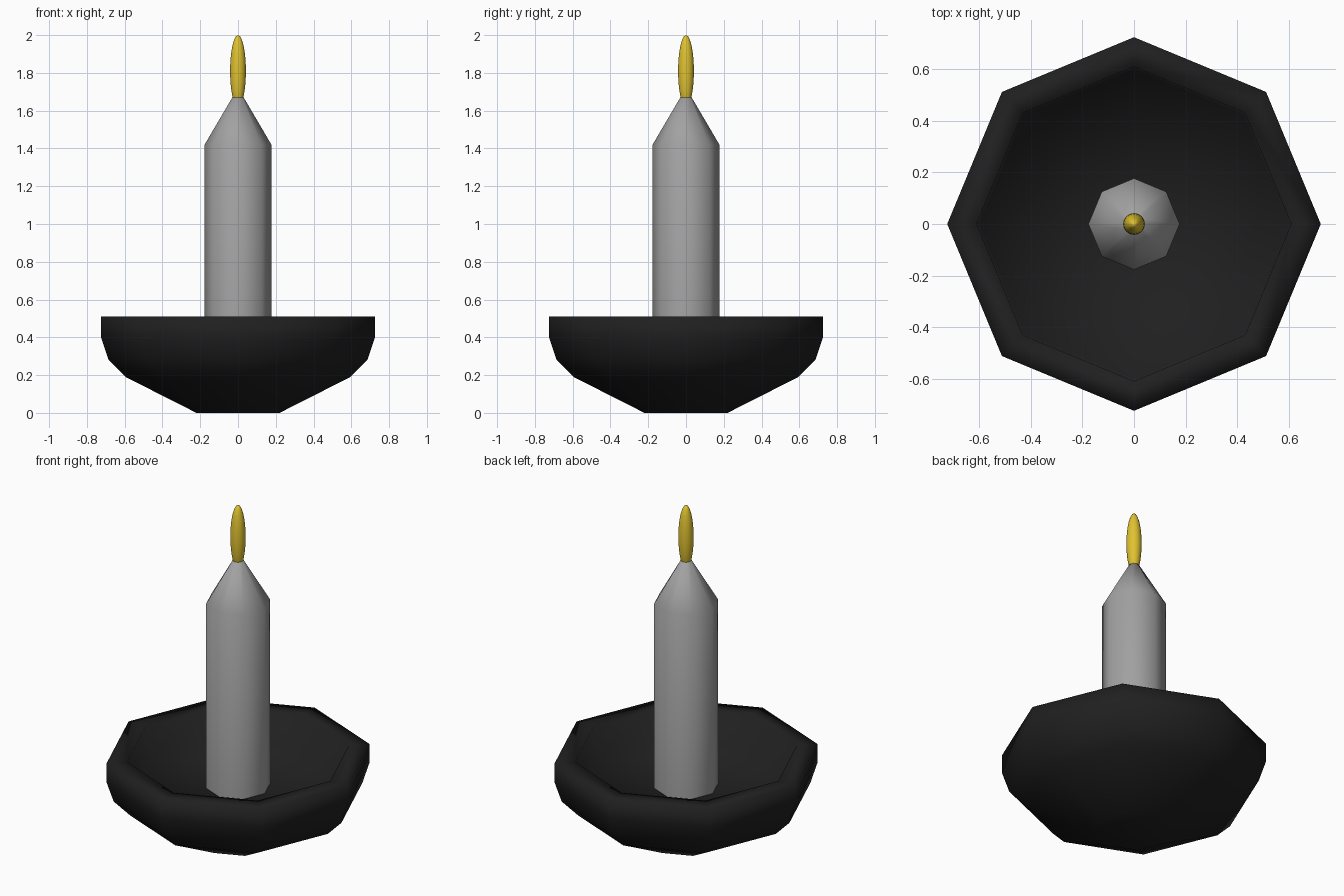
import bpy, bmesh, math

if "Cube" in bpy.data.objects:
    bpy.data.objects.remove(bpy.data.objects["Cube"])


def material(name, rgb):
    m = bpy.data.materials.new(name)
    m.diffuse_color = (*rgb, 1)
    m.use_nodes = True
    m.node_tree.nodes["Principled BSDF"].inputs["Base Color"].default_value = m.diffuse_color
    return m


def lathe(name, profile, sides, mat, sharp_angle):
    """Revolve a (radius, height) profile around z; radius 0 makes a pole."""
    bm = bmesh.new()
    rings = []
    for r, z in profile:
        n = 1 if r == 0 else sides
        rings.append([bm.verts.new((r * math.cos(2 * math.pi * i / sides),
                                    r * math.sin(2 * math.pi * i / sides), z))
                      for i in range(n)])
    for a, b in zip(rings, rings[1:]):
        for i in range(sides):
            j = (i + 1) % sides
            corners = [a[i % len(a)], a[j % len(a)], b[j % len(b)], b[i % len(b)]]
            bm.faces.new(list(dict.fromkeys(corners)))
    bmesh.ops.recalc_face_normals(bm, faces=bm.faces)
    mesh = bpy.data.meshes.new(name)
    bm.to_mesh(mesh)
    bm.free()
    mesh.materials.append(mat)
    obj = bpy.data.objects.new(name, mesh)
    bpy.context.collection.objects.link(obj)
    bpy.ops.object.select_all(action='DESELECT')
    obj.select_set(True)
    bpy.context.view_layer.objects.active = obj
    bpy.ops.object.shade_smooth_by_angle(angle=math.radians(sharp_angle))
    return obj


black = material("black_iron", (0.014, 0.014, 0.014))
wax = material("grey_wax", (0.36, 0.36, 0.36))
yellow = material("flame_yellow", (0.74, 0.54, 0.03))

# Eight-sided dish with a thick rim and a recessed floor
lathe("dish", [(0, 0), (0.22, 0), (0.595, 0.19), (0.685, 0.28), (0.725, 0.40),
               (0.725, 0.51), (0.61, 0.51), (0.60, 0.32), (0, 0.32)],
      8, black, 180)

# Eight-sided candle with a tapered top, standing on the dish floor
lathe("candle", [(0.177, 0.32), (0.177, 1.42), (0.03, 1.67), (0, 1.67)],
      8, wax, 180)

# Slim ellipsoid flame, its lower end sunk in the candle tip
N = 12
lathe("flame", [(0.042 * math.sin(math.pi * k / N) if 0 < k < N else 0,
                 1.81 - 0.19 * math.cos(math.pi * k / N)) for k in range(N + 1)],
      24, yellow, 180)
